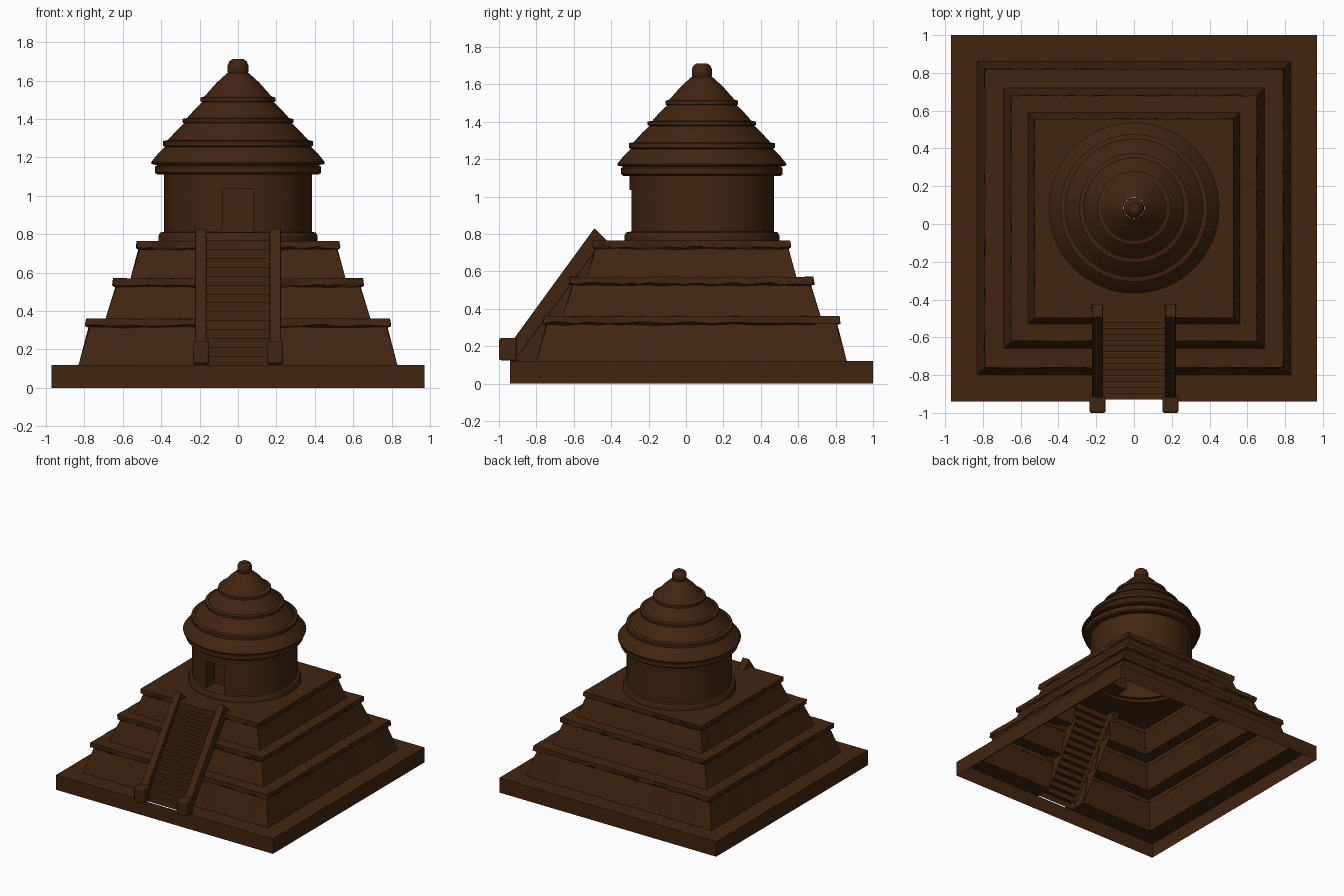
import bpy, bmesh, math, random
from mathutils import Vector

random.seed(4)
cube = bpy.data.objects.get("Cube")
if cube:
    bpy.data.objects.remove(cube, do_unlink=True)

stone = bpy.data.materials.new("dark_brown_stone")
stone.use_nodes = True
COLOUR = (0.054, 0.018, 0.005, 1)
stone.diffuse_color = COLOUR
bsdf = stone.node_tree.nodes["Principled BSDF"]
bsdf.inputs["Base Color"].default_value = COLOUR
bsdf.inputs["Roughness"].default_value = 0.9

PLAN_Y = 0.03      # centre of the square tiers
TOWER_Y = 0.085    # centre of the round shrine


def finish(bm, name, bevel=0.0):
    bmesh.ops.recalc_face_normals(bm, faces=bm.faces)
    mesh = bpy.data.meshes.new(name)
    bm.to_mesh(mesh)
    bm.free()
    mesh.materials.append(stone)
    obj = bpy.data.objects.new(name, mesh)
    bpy.context.collection.objects.link(obj)
    if bevel:
        mod = obj.modifiers.new("worn_edges", 'BEVEL')
        mod.width = bevel
        mod.segments = 2
    bpy.ops.object.select_all(action='DESELECT')
    obj.select_set(True)
    bpy.context.view_layer.objects.active = obj
    bpy.ops.object.shade_smooth_by_angle(angle=math.radians(32))
    return obj


def bridge(bm, a, b):
    n = len(a)
    return [bm.faces.new((a[i], a[(i + 1) % n], b[(i + 1) % n], b[i])) for i in range(n)]


def split(bm, co, normal):
    bmesh.ops.bisect_plane(bm, geom=bm.verts[:] + bm.edges[:] + bm.faces[:],
                           plane_co=co, plane_no=normal)


def square_ring(bm, half, z, wear=0.0, n=28):
    """Square loop of vertices, optionally crumbled."""
    ring = []
    for side in range(4):
        for i in range(n):
            t = half * (2 * i / n - 1)
            x, y = [(t, -half), (half, t), (-t, half), (-half, -t)][side]
            k = 1 + random.uniform(-wear, wear) / half
            ring.append(bm.verts.new((x * k, y * k + PLAN_Y, z + random.uniform(-wear, wear))))
    return ring


def circle_ring(bm, r, z, n=64):
    return [bm.verts.new((r * math.cos(math.tau * i / n),
                          r * math.sin(math.tau * i / n) + TOWER_Y, z)) for i in range(n)]


def lathe(bm, profile):
    rings = [circle_ring(bm, r, z) for r, z in profile]
    for a, b in zip(rings, rings[1:]):
        bridge(bm, a, b)
    return rings


def prism(bm, outline, x0, x1, skip=()):
    """Extrude a (y, z) outline along x, leaving out the skipped edges."""
    a, b = ([bm.verts.new((x, y, z)) for y, z in outline] for x in (x0, x1))
    bm.faces.new(a)
    bm.faces.new(b)
    n = len(a)
    for i in range(n):
        if i not in skip:
            bm.faces.new((a[i], a[(i + 1) % n], b[(i + 1) % n], b[i]))


# Stepped pyramid: hollow shell of plinth and three sloped tiers with worn lips
bm = bmesh.new()
rings = [square_ring(bm, 0.97, 0), square_ring(bm, 0.97, 0.12)]
tiers = [(0.83, 0.775, 0.79, 0.12, 0.36),
         (0.69, 0.635, 0.65, 0.36, 0.57),
         (0.56, 0.515, 0.527, 0.57, 0.765)]
for foot, neck, lip, z0, z1 in tiers:
    rings.append(square_ring(bm, foot, z0))
    rings.append(square_ring(bm, neck, z1 - 0.045, 0.004))
    rings.append(square_ring(bm, lip, z1 - 0.035, 0.007))
    rings.append(square_ring(bm, lip, z1, 0.002 if z1 < 0.7 else 0))
for a, b in zip(rings, rings[1:]):
    bridge(bm, a, b)
# Terrace floor with a round opening under the shrine
hole = circle_ring(bm, 0.37, 0.765)
loops = []
for loop in (rings[-1], hole):
    for i, v in enumerate(loop):
        w = loop[(i + 1) % len(loop)]
        loops.append(bm.edges.get((v, w)) or bm.edges.new((v, w)))
bmesh.ops.triangle_fill(bm, edges=loops, use_beauty=True)
# Slot in the front for the stairway
for x in (-0.165, 0.165):
    split(bm, (x, 0, 0), (1, 0, 0))
slot = []
for f in bm.faces:
    c = f.calc_center_median()
    if abs(c.x) < 0.165 and c.y < -0.4 and 0.1 < c.z < 0.762:
        slot.append(f)
bmesh.ops.delete(bm, geom=slot, context='FACES')
finish(bm, "stepped_pyramid")

# Stairway: stepped strip with side walls, open underneath
STEPS = 14
y0, y1, z0, z1 = -0.93, -0.49, 0.12, 0.767
run, rise = (y1 - y0) / STEPS, (z1 - z0) / STEPS
outline = [(y0, z0)]
for i in range(STEPS):
    outline += [(y0 + i * run, z0 + (i + 1) * rise), (y0 + (i + 1) * run, z0 + (i + 1) * rise)]
outline += [(y1, z1 - 0.2), (-0.8, z0)]
last = len(outline) - 1
bm = bmesh.new()
prism(bm, outline, -0.17, 0.17, skip=(last - 2, last - 1, last))
finish(bm, "stairway")

# Balustrades and their foot blocks
rail = [(-0.92, 0.13), (-0.92, 0.24), (-0.49, 0.83), (-0.42, 0.76), (-0.49, 0.70), (-0.88, 0.17)]
for side, name in ((1, "left"), (-1, "right")):
    bm = bmesh.new()
    prism(bm, rail, side * 0.165, side * 0.223)
    finish(bm, name + "_balustrade", 0.004)
    bm = bmesh.new()
    prism(bm, [(-1, 0.125), (-1, 0.243), (-0.905, 0.243), (-0.905, 0.12)],
          side * 0.15, side * 0.235)
    finish(bm, name + "_foot_block", 0.01)

# Shrine drum with base moulding and cornice
bm = bmesh.new()
lathe(bm, [(0.415, 0.765), (0.415, 0.79), (0.405, 0.808), (0.386, 0.812), (0.386, 1.11)])
# Doorway: cut the opening and push it inwards
for x in (-0.08, 0.08):
    split(bm, (x, 0, 0), (1, 0, 0))
split(bm, (0, 0, 1.035), (0, 0, 1))
door = []
for f in bm.faces:
    c = f.calc_center_median()
    if abs(c.x) < 0.08 and c.y < 0 and 0.812 < c.z < 1.035:
        door.append(f)
pushed = bmesh.ops.extrude_face_region(bm, geom=door)
bmesh.ops.delete(bm, geom=door, context='FACES_ONLY')
for v in pushed["geom"]:
    if isinstance(v, bmesh.types.BMVert):
        v.co.y = TOWER_Y - 0.27
finish(bm, "shrine_drum")

bm = bmesh.new()
lathe(bm, [(0.38, 1.11), (0.42, 1.11), (0.432, 1.12), (0.432, 1.152), (0.42, 1.16), (0.45, 1.165)])
finish(bm, "cornice")

# Tiered conical roof with a knob on top
bm = bmesh.new()
lathe(bm, [(0.45, 1.165), (0.452, 1.175), (0.42, 1.215), (0.38, 1.255),
           (0.39, 1.26), (0.39, 1.285), (0.365, 1.29), (0.32, 1.34), (0.28, 1.378),
           (0.29, 1.382), (0.29, 1.40), (0.265, 1.405), (0.225, 1.45), (0.187, 1.488),
           (0.194, 1.492), (0.194, 1.512), (0.175, 1.517), (0.11, 1.59), (0.055, 1.64)])
finish(bm, "tiered_roof")

bm = bmesh.new()
knob = lathe(bm, [(0.045, 1.63), (0.054, 1.645), (0.054, 1.68), (0.045, 1.70), (0.028, 1.712)])
bm.faces.new(knob[-1])
finish(bm, "roof_knob")
